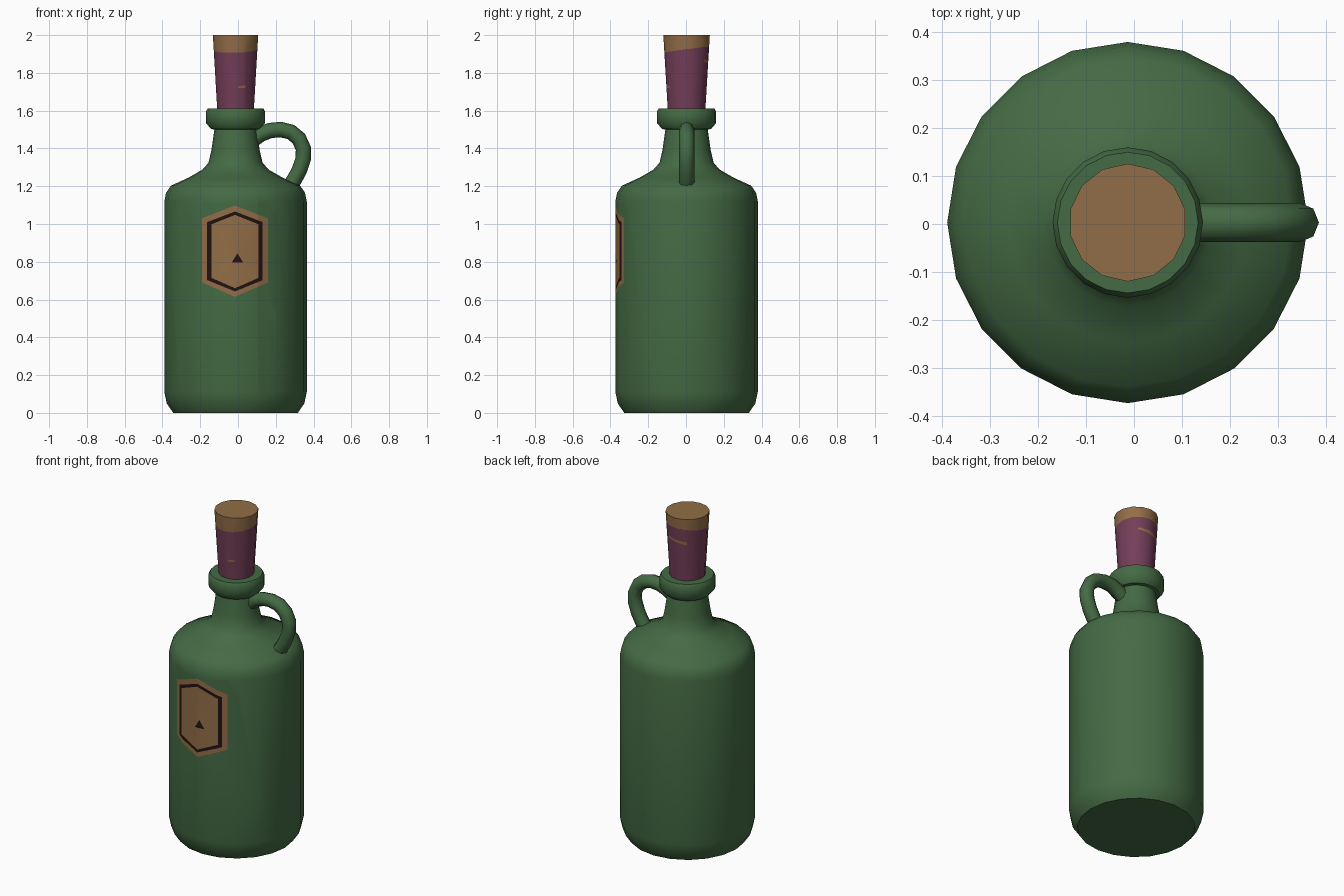
import bpy, bmesh, math
from mathutils import Vector

if "Cube" in bpy.data.objects:
    bpy.data.objects.remove(bpy.data.objects["Cube"])

CX, CY = -0.013, 0.003


def material(name, rgb):
    m = bpy.data.materials.new(name)
    m.diffuse_color = (*rgb, 1)
    m.use_nodes = True
    m.node_tree.nodes["Principled BSDF"].inputs["Base Color"].default_value = m.diffuse_color
    return m


GREEN = material("bottle green", (0.058, 0.145, 0.058))
TAN = material("cork tan", (0.285, 0.155, 0.063))
PURPLE = material("wax purple", (0.175, 0.048, 0.098))
DARK = material("dark ink", (0.016, 0.006, 0.006))


def lathe(profile, sides, phase=0.0):
    """Closed solid of revolution from (radius, z) points, bottom to top."""
    bm = bmesh.new()
    rings = []
    for r, z in profile:
        rings.append([bm.verts.new((CX + r * math.cos(phase + math.tau * i / sides),
                                    CY + r * math.sin(phase + math.tau * i / sides), z))
                      for i in range(sides)])
    for a, b in zip(rings, rings[1:]):
        for i in range(sides):
            j = (i + 1) % sides
            bm.faces.new((a[i], a[j], b[j], b[i]))
    bm.faces.new(rings[0][::-1])
    bm.faces.new(rings[-1])
    return bm


def cut(bm, point, normal, pick):
    faces = [f for f in bm.faces if pick(f.calc_center_median())]
    edges = {e for f in faces for e in f.edges}
    verts = {v for f in faces for v in f.verts}
    bmesh.ops.bisect_plane(bm, geom=list(verts) + list(edges) + faces, dist=1e-5,
                           plane_co=point, plane_no=normal)


def paint(bm, poly, index, pick):
    """Cut a convex counter-clockwise (x, z) outline into picked faces and colour it."""
    sides = [(Vector((a[0], 0, a[1])), Vector((b[1] - a[1], 0, a[0] - b[0])).normalized())
             for a, b in zip(poly, poly[1:] + poly[:1])]
    for p, n in sides:
        cut(bm, p, n, pick)
    for f in bm.faces:
        c = f.calc_center_median()
        if pick(c) and all((c - p).dot(n) < 0 for p, n in sides):
            f.material_index = index


def finish(bm, name, mats, angle=40):
    me = bpy.data.meshes.new(name)
    bm.to_mesh(me)
    bm.free()
    ob = bpy.data.objects.new(name, me)
    bpy.context.collection.objects.link(ob)
    for m in mats:
        me.materials.append(m)
    smooth(ob, angle)
    return ob


def smooth(ob, angle):
    bpy.ops.object.select_all(action='DESELECT')
    ob.select_set(True)
    bpy.context.view_layer.objects.active = ob
    bpy.ops.object.shade_smooth_by_angle(angle=math.radians(angle))


# bottle body, shoulder, neck and lip
bottle = lathe([(0.33, 0), (0.364, 0.05), (0.377, 0.11), (0.377, 1.12), (0.368, 1.165),
                (0.342, 1.203), (0.25, 1.245), (0.175, 1.288), (0.143, 1.325),
                (0.128, 1.39), (0.112, 1.50), (0.13, 1.503), (0.157, 1.535),
                (0.157, 1.595), (0.147, 1.612), (0.09, 1.612)], 20)


# label: tan hexagon, dark inner border and a small mark
def hexagon(w, top, bottom, shoulder, foot):
    x = -0.016
    return [(x, bottom), (x + w, foot), (x + w, shoulder), (x, top), (x - w, shoulder), (x - w, foot)]


def front_wall(c):
    return c.y < -0.29 and 0.12 < c.z < 1.12


paint(bottle, hexagon(0.174, 1.098, 0.615, 1.03, 0.69), 1, front_wall)
paint(bottle, hexagon(0.147, 1.066, 0.643, 1.01, 0.703), 2, front_wall)
paint(bottle, hexagon(0.125, 1.048, 0.660, 0.998, 0.715), 1, front_wall)
paint(bottle, [(-0.033, 0.795), (0.028, 0.795), (-0.003, 0.845)], 2, front_wall)
finish(bottle, "bottle", [GREEN, TAN, DARK])

# tapered cork, dipped in purple wax below a slanted line
cork = lathe([(0.098, 1.58), (0.123, 2.0)], 14, math.pi / 14)
line_point, line_normal = Vector((CX, CY, 1.922)), Vector((-0.03, -0.13, 1))
cut(cork, line_point, line_normal, lambda c: True)
for f in cork.faces:
    f.material_index = 0 if (f.calc_center_median() - line_point).dot(line_normal) > 0 else 1
# bare streaks in the wax
paint(cork, [(-0.075, 1.838), (0.05, 1.858), (0.05, 1.872), (-0.075, 1.856)], 0,
      lambda c: c.y > 0.03 and c.z < 1.92)
paint(cork, [(0.0, 1.719), (0.04, 1.721), (0.04, 1.733), (0.0, 1.731)], 0,
      lambda c: c.y < -0.05 and c.z < 1.9)
finish(cork, "cork", [TAN, PURPLE])

# loop handle from neck to shoulder
path = [(0.07, 1.44), (0.12, 1.475), (0.17, 1.495), (0.225, 1.50), (0.28, 1.487), (0.322, 1.452),
        (0.346, 1.40), (0.345, 1.345), (0.325, 1.285), (0.298, 1.235), (0.26, 1.18)]
curve = bpy.data.curves.new("handle", 'CURVE')
curve.dimensions = '3D'
curve.bevel_depth = 0.041
curve.bevel_resolution = 2
curve.use_fill_caps = True
spline = curve.splines.new('POLY')
spline.points.add(len(path) - 1)
for p, (x, z) in zip(spline.points, path):
    p.co = (x, CY, z, 1)
handle = bpy.data.objects.new("handle", curve)
bpy.context.collection.objects.link(handle)
curve.materials.append(GREEN)
bpy.ops.object.select_all(action='DESELECT')
handle.select_set(True)
bpy.context.view_layer.objects.active = handle
bpy.ops.object.convert(target='MESH')
smooth(bpy.context.view_layer.objects.active, 60)
